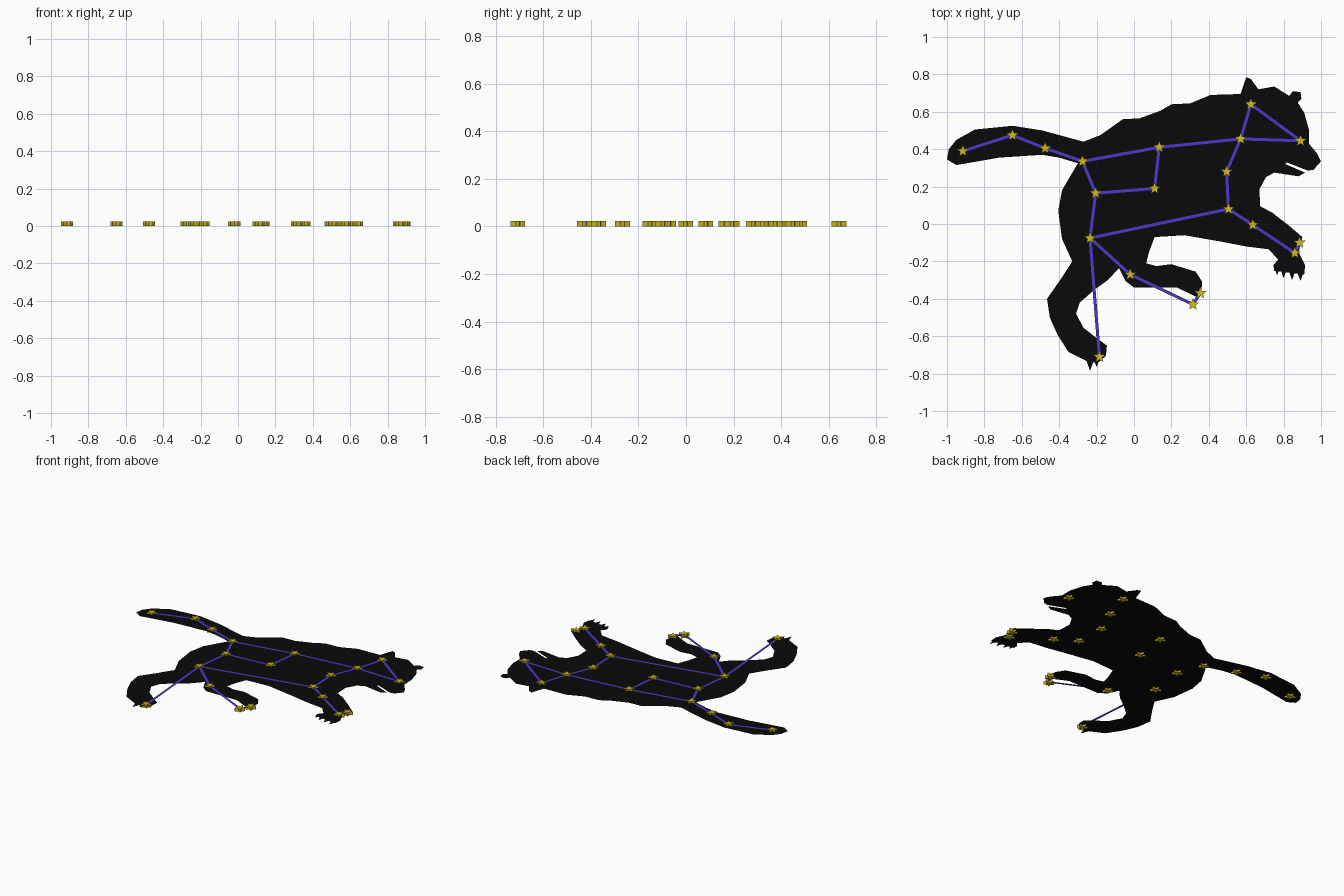
import bpy, bmesh, math
from mathutils import Vector

Z_SKIN, Z_LINE, STAR_H = 0.012, 0.0135, 0.023


def material(name, rgb):
    m = bpy.data.materials.new(name)
    m.diffuse_color = (*rgb, 1)
    return m


BLACK = material("black", (0.003, 0.003, 0.003))
BLUE = material("blue", (0.07, 0.04, 0.6))
YELLOW = material("yellow", (0.62, 0.5, 0.01))


def flat_part(name, polys, z, mat, height=0):
    """Flat polygons facing up; with a height they become prisms."""
    bm = bmesh.new()
    for pts in polys:
        f = bm.faces.new([bm.verts.new((x, y, z)) for x, y in pts])
        f.normal_update()
        if f.normal.z < 0:
            f.normal_flip()
    if height:
        r = bmesh.ops.extrude_face_region(bm, geom=bm.faces[:], use_keep_orig=True)
        tops = [v for v in r["geom"] if isinstance(v, bmesh.types.BMVert)]
        bmesh.ops.translate(bm, verts=tops, vec=(0, 0, height))
        bmesh.ops.recalc_face_normals(bm, faces=bm.faces[:])
    bmesh.ops.triangulate(bm, faces=[f for f in bm.faces if len(f.verts) > 4])
    me = bpy.data.meshes.new(name)
    bm.to_mesh(me)
    bm.free()
    me.materials.append(mat)
    ob = bpy.data.objects.new(name, me)
    bpy.context.collection.objects.link(ob)
    return ob


# Torso and head, with ears and open mouth
flat_part("body", [[
    (-.27, .44), (-.18, .475), (-.06, .56), (.03, .565), (.14, .605), (.20, .64),
    (.30, .645), (.41, .69), (.57, .695), (.60, .785), (.625, .775), (.665, .72),
    (.75, .735), (.83, .685), (.85, .71), (.89, .705), (.895, .67), (.875, .65),
    (.91, .595), (.935, .505), (.935, .43), (.98, .375), (1, .335), (.96, .29),
    (.93, .285), (.815, .33), (.81, .32), (.915, .275), (.88, .255), (.75, .275),
    (.705, .25), (.67, .185), (.675, .095), (.47, -.095), (.27, -.06), (.11, -.07),
    (.08, -.15), (.065, -.21), (-.08, -.235), (-.33, -.20), (-.385, -.08),
    (-.405, .07), (-.385, .18), (-.30, .325)]], Z_SKIN, BLACK)

# Tail
flat_part("tail", [[
    (-.27, .44), (-.49, .50), (-.65, .525), (-.85, .505), (-.95, .45), (-.99, .40),
    (-1, .345), (-.95, .315), (-.72, .355), (-.49, .37), (-.40, .355),
    (-.30, .325)]], Z_SKIN, BLACK)

# Legs
flat_part("front_leg", [[
    (.675, .095), (.74, .06), (.83, -.01), (.90, -.07), (.88, -.15), (.915, -.22),
    (.91, -.27), (.75, -.25), (.745, -.22), (.77, -.19), (.72, -.135),
    (.60, -.12), (.47, -.095)]], Z_SKIN, BLACK)
flat_part("far_hind_leg", [[
    (.065, -.21), (.12, -.225), (.20, -.215), (.33, -.255), (.365, -.31),
    (.36, -.36), (.335, -.39), (.23, -.34), (0, -.34), (-.045, -.305),
    (-.08, -.235)]], Z_SKIN, BLACK)
flat_part("near_hind_leg", [[
    (-.08, -.235), (-.14, -.30), (-.21, -.35), (-.29, -.42), (-.31, -.48),
    (-.27, -.555), (-.20, -.61), (-.145, -.65), (-.15, -.705), (-.19, -.74),
    (-.24, -.74), (-.35, -.685), (-.41, -.59), (-.45, -.50), (-.465, -.40),
    (-.395, -.30), (-.33, -.20)]], Z_SKIN, BLACK)

# Claws
claw_tips = [(.765, -.275), (.80, -.29), (.845, -.30), (.89, -.305),
             (-.235, -.785), (-.20, -.765)]
flat_part("claws", [[(x - .018, y + .05), (x, y), (x + .018, y + .05)]
                    for x, y in claw_tips], Z_SKIN, BLACK)

# Star positions: tail, back and head, front leg, belly, hind legs
stars = [(-.915, .39), (-.65, .475), (-.475, .405), (-.275, .335),
         (.135, .41), (.57, .455), (.625, .64), (.89, .445),
         (.495, .28), (.505, .08), (.635, -.005), (.86, -.155), (.885, -.10),
         (.11, .19), (-.205, .165), (-.235, -.075),
         (-.02, -.27), (.315, -.43), (.355, -.37), (-.185, -.71)]

# Lines joining the stars
chains = [(0, 1, 2, 3, 4, 5, 6, 7, 5, 8, 9, 10, 11, 12),
          (4, 13, 14, 3), (14, 15, 9), (15, 16, 17, 18), (15, 19)]
strips = []
for chain in chains:
    for i, j in zip(chain, chain[1:]):
        a, b = Vector(stars[i]), Vector(stars[j])
        n = (b - a).orthogonal().normalized() * .008
        strips.append([a + n, b + n, b - n, a - n])
flat_part("joining_lines", strips, Z_LINE, BLUE)

# Five-pointed stars
outlines = []
for x, y in stars:
    pts = []
    for k in range(10):
        r, t = (.034, .015)[k % 2], math.pi / 2 + k * math.pi / 5
        pts.append((x + r * math.cos(t), y + r * math.sin(t)))
    outlines.append(pts)
flat_part("stars", outlines, 0, YELLOW, STAR_H)
